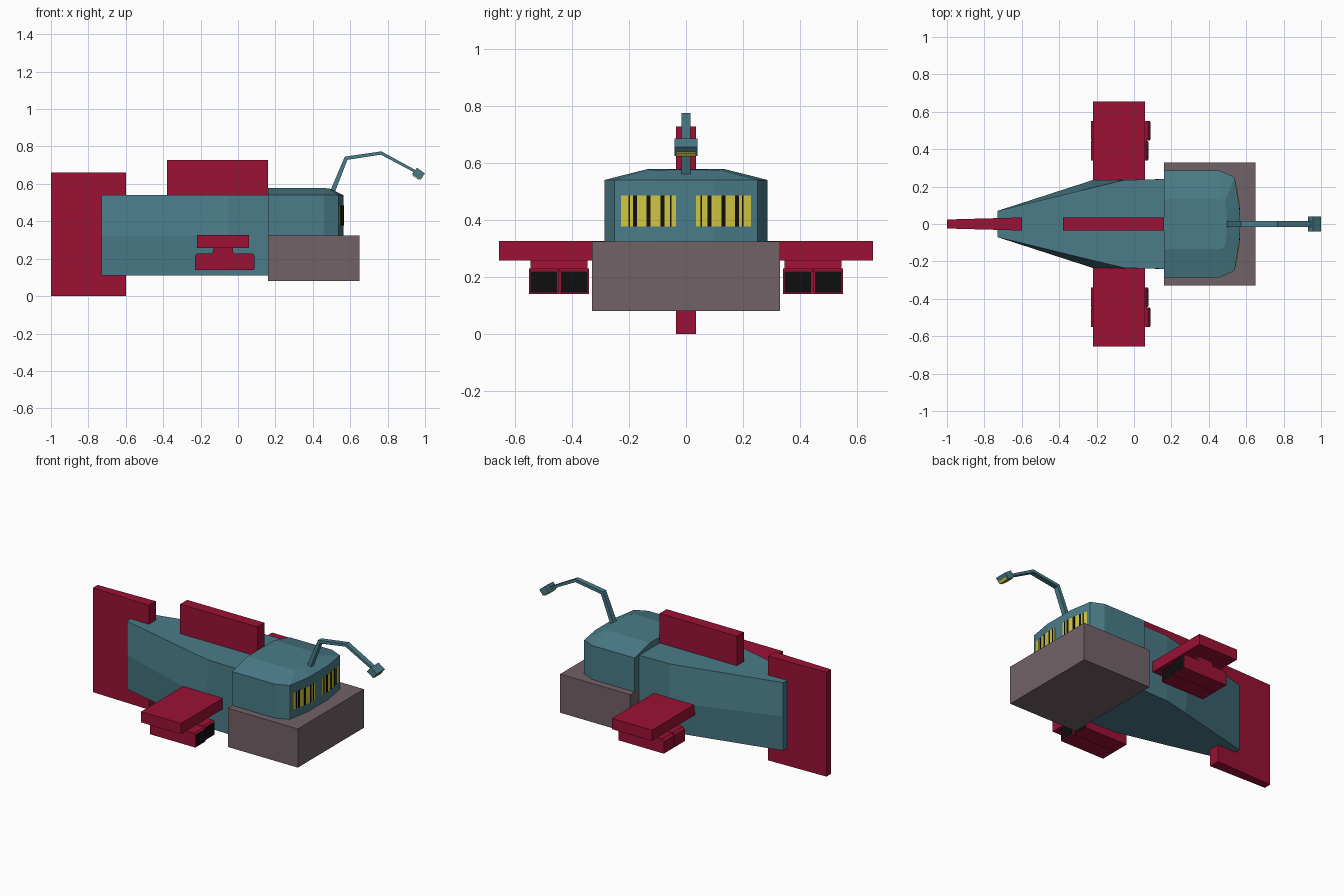
import bpy, bmesh, math
from mathutils import Vector

if "Cube" in bpy.data.objects:
    bpy.data.objects.remove(bpy.data.objects["Cube"])


def material(name, rgb):
    m = bpy.data.materials.new(name)
    lin = [((c / 255 + 0.055) / 1.055) ** 2.4 if c > 10 else c / 255 / 12.92 for c in rgb]
    m.diffuse_color = (*lin, 1)
    m.use_nodes = True
    m.node_tree.nodes["Principled BSDF"].inputs["Base Color"].default_value = m.diffuse_color
    return m


TEAL = material("teal", (74, 124, 136))
RED = material("crimson", (155, 17, 53))
MAUVE = material("mauve grey", (114, 98, 104))
YELLOW = material("yellow", (208, 198, 66))
BLACK = material("black", (14, 14, 14))


def loft(name, rings, mat):
    """Join equal-length rings of points into a closed flat-faced solid."""
    bm = bmesh.new()
    vs = [[bm.verts.new(p) for p in r] for r in rings]
    n = len(vs[0])
    for a, b in zip(vs, vs[1:]):
        for i in range(n):
            j = (i + 1) % n
            bm.faces.new((a[i], a[j], b[j], b[i]))
    bm.faces.new(vs[0])
    bm.faces.new(vs[-1])
    bmesh.ops.recalc_face_normals(bm, faces=bm.faces)
    me = bpy.data.meshes.new(name)
    bm.to_mesh(me)
    bm.free()
    me.materials.append(mat)
    ob = bpy.data.objects.new(name, me)
    bpy.context.collection.objects.link(ob)
    return ob


def prism_z(name, pts, z0, z1, mat):
    return loft(name, [[(x, y, z) for x, y in pts] for z in (z0, z1)], mat)


def prism_y(name, pts, y0, y1, mat):
    return loft(name, [[(x, y, z) for x, z in pts] for y in (y0, y1)], mat)


def box(name, x, y, z, mat):
    return prism_z(name, [(x[0], y[0]), (x[1], y[0]), (x[1], y[1]), (x[0], y[1])], *z, mat)


# Hull: tapering towards the tail, middle edge fuller than top and bottom
rings = []
for x, mid, edge in ((-0.73, 0.07, 0.07), (-0.22, 0.235, 0.195),
                     (-0.05, 0.237, 0.235), (0.165, 0.24, 0.24)):
    rings.append([(x, -edge, 0.11), (x, edge, 0.11), (x, mid, 0.325),
                  (x, edge, 0.54), (x, -edge, 0.54), (x, -mid, 0.325)])
loft("hull", rings, TEAL)

# Tail fin (thinner at the rear) and dorsal fin
prism_z("tail_fin", [(-1, -0.024), (-0.6, -0.035), (-0.6, 0.035), (-1, 0.024)], 0, 0.66, RED)
box("dorsal_fin", (-0.38, 0.16), (-0.035, 0.035), (0.5, 0.727), RED)

# Lower jaw block
box("jaw", (0.16, 0.65), (-0.33, 0.33), (0.08, 0.325), MAUVE)

# Head: vertical walls with a faceted roof
half = [(0.16, 0.285), (0.46, 0.285), (0.538, 0.25), (0.563, 0.1)]
roof = [(0.16, 0.135, 0.578), (0.46, 0.135, 0.578), (0.485, 0.12, 0.575), (0.495, 0.06, 0.573)]
wall = half + [(x, -y) for x, y in reversed(half)]
top = roof + [(x, -y, z) for x, y, z in reversed(roof)]
loft("head", [[(x, y, 0.32) for x, y in wall], [(x, y, 0.54) for x, y in wall], top], TEAL)


# Eye windows with dark bars, lying on the front faces
def front_x(y):
    y = abs(y)
    return 0.563 if y < 0.1 else 0.563 - (y - 0.1) * 0.025 / 0.15


def front_plate(name, y0, y1, z0, z1, thick, mat):
    ys = [y0] + ([0.1] if y0 < 0.1 < y1 else []) + [y1]
    for s in (-1, 1):
        pts = [(front_x(y) + thick, s * y) for y in ys]
        pts += [(front_x(y) - 0.003, s * y) for y in reversed(ys)]
        prism_z(name, pts, z0, z1, mat)


front_plate("eye_window", 0.035, 0.228, 0.377, 0.485, 0.002, YELLOW)
for yc, w in ((0.053, 0.005), (0.082, 0.014), (0.131, 0.014), (0.178, 0.014), (0.199, 0.004)):
    front_plate("eye_bar", yc - w / 2, yc + w / 2, 0.377, 0.485, 0.004, BLACK)

# Side wings, pylons and twin jet pods
for s in (-1, 1):
    def span(a, b):
        return (s * a, s * b)
    box("wing", (-0.22, 0.06), span(0.2, 0.655), (0.258, 0.326), RED)
    prism_y("pylon", [(-0.14, 0.21), (-0.02, 0.21), (-0.03, 0.265), (-0.13, 0.265)],
            *span(0.345, 0.545), RED)
    for y0, y1, nose in ((0.34, 0.443, 0.075), (0.447, 0.55, 0.086)):
        prism_y("jet_pod", [(-0.23, 0.14), (nose, 0.14), (nose, 0.22), (nose - 0.01, 0.229),
                            (-0.215, 0.229), (-0.23, 0.215)], *span(y0, y1), RED)
        box("jet_mouth", (nose - 0.003, nose + 0.002), span(y0 + 0.005, y1 - 0.005),
            (0.145, 0.218), BLACK)
    box("pod_core", (-0.225, 0.07), span(0.44, 0.45), (0.142, 0.225), RED)

# Lure stalk: square section swept along a bent path
path = [Vector(p) for p in ((0.5, 0, 0.545), (0.578, 0, 0.737), (0.765, 0, 0.765), (0.945, 0, 0.668))]
rings = []
for i, p in enumerate(path):
    d = (path[min(i + 1, 3)] - path[max(i - 1, 0)]).normalized()
    n = Vector((-d.z, 0, d.x))
    r = (0.013, 0.011, 0.009, 0.007)[i]
    rings.append([p + n * r * a + Vector((0, 0.016 * b, 0))
                  for a, b in ((1, 1), (1, -1), (-1, -1), (-1, 1))])
loft("lure_stalk", rings, TEAL)

# Lure lamp with a glowing underside that faces forward and down
lamp = prism_y("lure_lamp", [(0.93, 0.654), (0.957, 0.686), (1.0, 0.655), (0.973, 0.623)],
               -0.04, 0.04, TEAL)
prism_y("lure_glow", [(0.935, 0.648), (0.968, 0.625), (0.966, 0.622), (0.933, 0.645)],
        -0.033, 0.033, YELLOW)
prism_y("lure_front_glow", [(0.975, 0.624), (0.986, 0.637), (0.988, 0.635), (0.977, 0.622)],
        -0.033, 0.033, YELLOW)
